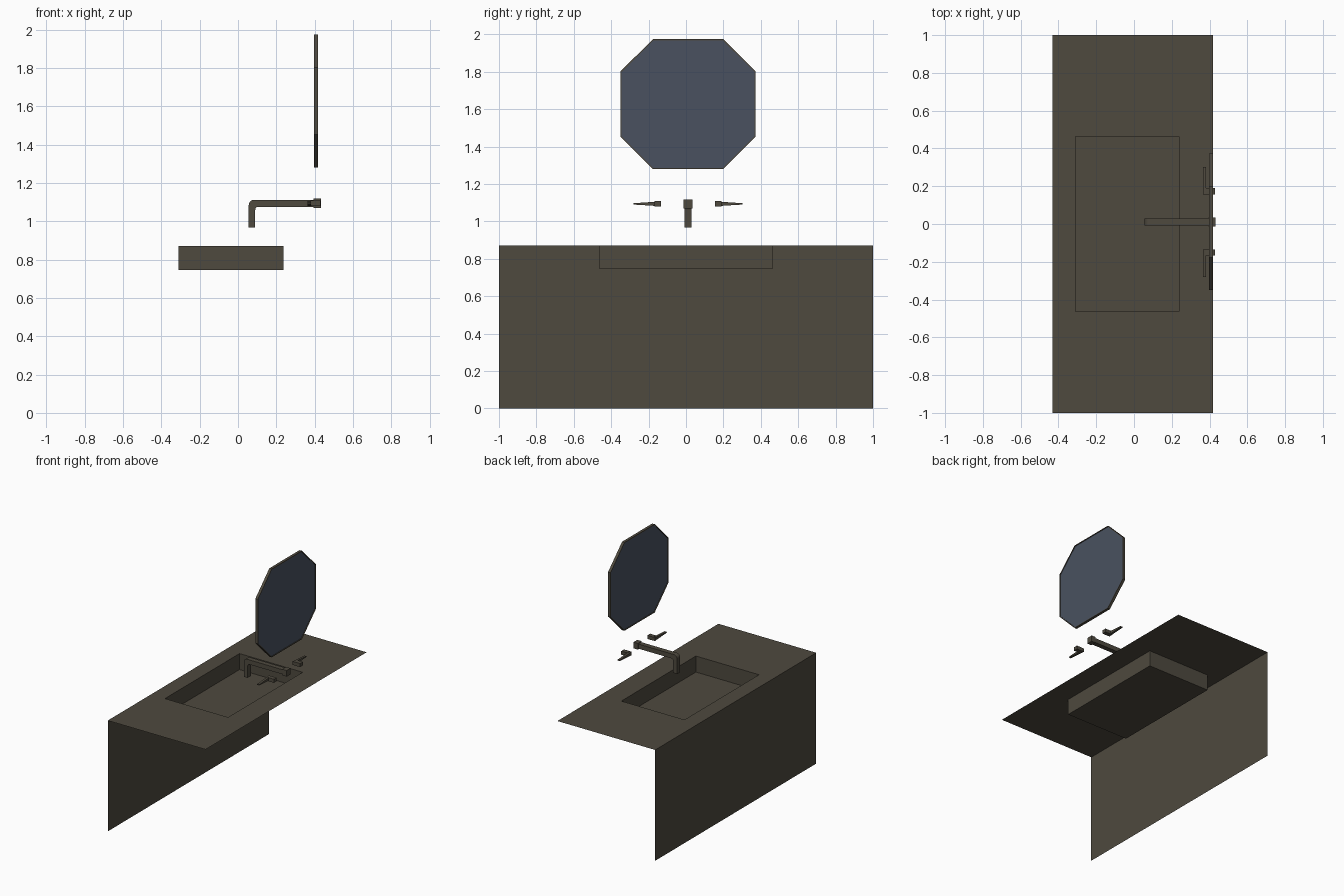
import bpy, bmesh
from math import cos, sin, pi
from mathutils import Vector

cube = bpy.data.objects.get("Cube")
if cube:
    bpy.data.objects.remove(cube, do_unlink=True)


def material(name, rgb):
    m = bpy.data.materials.new(name)
    m.use_nodes = True
    m.diffuse_color = (*rgb, 1)
    m.node_tree.nodes["Principled BSDF"].inputs["Base Color"].default_value = (*rgb, 1)
    return m


bronze = material("dark bronze", (0.077, 0.067, 0.049))
glass = material("blue grey glass", (0.067, 0.083, 0.117))


def finish(bm, name, mat):
    mesh = bpy.data.meshes.new(name)
    bm.to_mesh(mesh)
    bm.free()
    mesh.materials.append(mat)
    ob = bpy.data.objects.new(name, mesh)
    bpy.context.collection.objects.link(ob)
    return ob


def ring(bm, points):
    return [bm.verts.new(p) for p in points]


def bridge(bm, a, b):
    n = len(a)
    for i in range(n):
        j = (i + 1) % n
        bm.faces.new((a[i], a[j], b[j], b[i]))


def prism(name, mat, lower, upper):
    """Solid between two matching outlines."""
    bm = bmesh.new()
    a, b = ring(bm, lower), ring(bm, upper)
    bridge(bm, a, b)
    bm.faces.new(a[::-1])
    bm.faces.new(b)
    bmesh.ops.recalc_face_normals(bm, faces=bm.faces)
    return finish(bm, name, mat)


def rect_xy(x0, x1, y0, y1, z):
    return [(x0, y0, z), (x1, y0, z), (x1, y1, z), (x0, y1, z)]


def rect_xz(x0, x1, z0, z1, y):
    return [(x0, y, z0), (x1, y, z0), (x1, y, z1), (x0, y, z1)]


# Counter top sheet with sunken basin
TOP, FLOOR, BACK = 0.871, 0.745, -0.432
bm = bmesh.new()
outer = ring(bm, rect_xy(BACK, 0.418, -1, 1, TOP))
rim = ring(bm, rect_xy(-0.311, 0.238, -0.463, 0.463, TOP))
base = ring(bm, rect_xy(-0.311, 0.238, -0.463, 0.463, FLOOR))
bridge(bm, outer, rim)
bridge(bm, rim, base)
bm.faces.new(base)
finish(bm, "counter_with_basin", bronze)

# Upright apron panel
bm = bmesh.new()
bm.faces.new(ring(bm, [(BACK, 1, 0), (BACK, -1, 0), (BACK, -1, TOP), (BACK, 1, TOP)]))
finish(bm, "apron_panel", bronze)


# Octagonal mirror: outline shrunk by a margin on all sides
def octagon(x, margin=0.0):
    cy, cz, hy, hz = 0.011, 1.627, 0.361 - margin, 0.347 - margin
    cut = margin * 0.41
    fy, fz = 0.188 - cut, 0.175 - cut
    pts = [(hy, fz), (fy, hz), (-fy, hz), (-hy, fz), (-hy, -fz), (-fy, -hz), (fy, -hz), (hy, -fz)]
    return [(x, cy + y, cz + z) for y, z in pts]


X0, X1, LIP = 0.396, 0.417, 0.006
bm = bmesh.new()
loops = [ring(bm, octagon(X0)), ring(bm, octagon(X1)),
         ring(bm, octagon(X1, LIP)), ring(bm, octagon(X0, LIP))]
for i in range(4):
    bridge(bm, loops[i], loops[(i + 1) % 4])
bmesh.ops.recalc_face_normals(bm, faces=bm.faces)
finish(bm, "mirror_frame", bronze)
prism("mirror_pane", glass, octagon(X0 + 0.005, LIP), octagon(X1 - 0.005, LIP))

# Spout: L profile with rounded bend
CY = 0.011


def arc(cx, cz, r, steps=6):
    return [(cx + r * cos(a), cz + r * sin(a))
            for a in (pi - pi / 2 * i / steps for i in range(steps + 1))]


profile = [(0.056, 0.967)] + arc(0.084, 1.084, 0.028) + [(0.41, 1.112), (0.41, 1.076)]
profile += arc(0.106, 1.06, 0.016)[::-1] + [(0.09, 0.967)]
spout = prism("spout", bronze, [(x, CY - 0.019, z) for x, z in profile],
              [(x, CY + 0.019, z) for x, z in profile])
bpy.context.view_layer.objects.active = spout
spout.select_set(True)
bpy.ops.object.shade_smooth_by_angle()

# Wall block behind the spout
prism("spout_mount", bronze, rect_xz(0.394, 0.432, 1.07, 1.118, CY - 0.024),
      rect_xz(0.394, 0.432, 1.07, 1.118, CY + 0.024))

# Pair of tap handles: stem block plus tapering lever
for side, s in (("left", 1), ("right", -1)):
    prism(side + "_handle_stem", bronze,
          rect_xz(0.378, 0.43, 1.08, 1.108, CY + s * 0.145),
          rect_xz(0.378, 0.43, 1.08, 1.108, CY + s * 0.179))
    prism(side + "_handle_lever", bronze,
          rect_xz(0.364, 0.382, 1.081, 1.107, CY + s * 0.145),
          rect_xz(0.364, 0.382, 1.09, 1.097, CY + s * 0.292))
